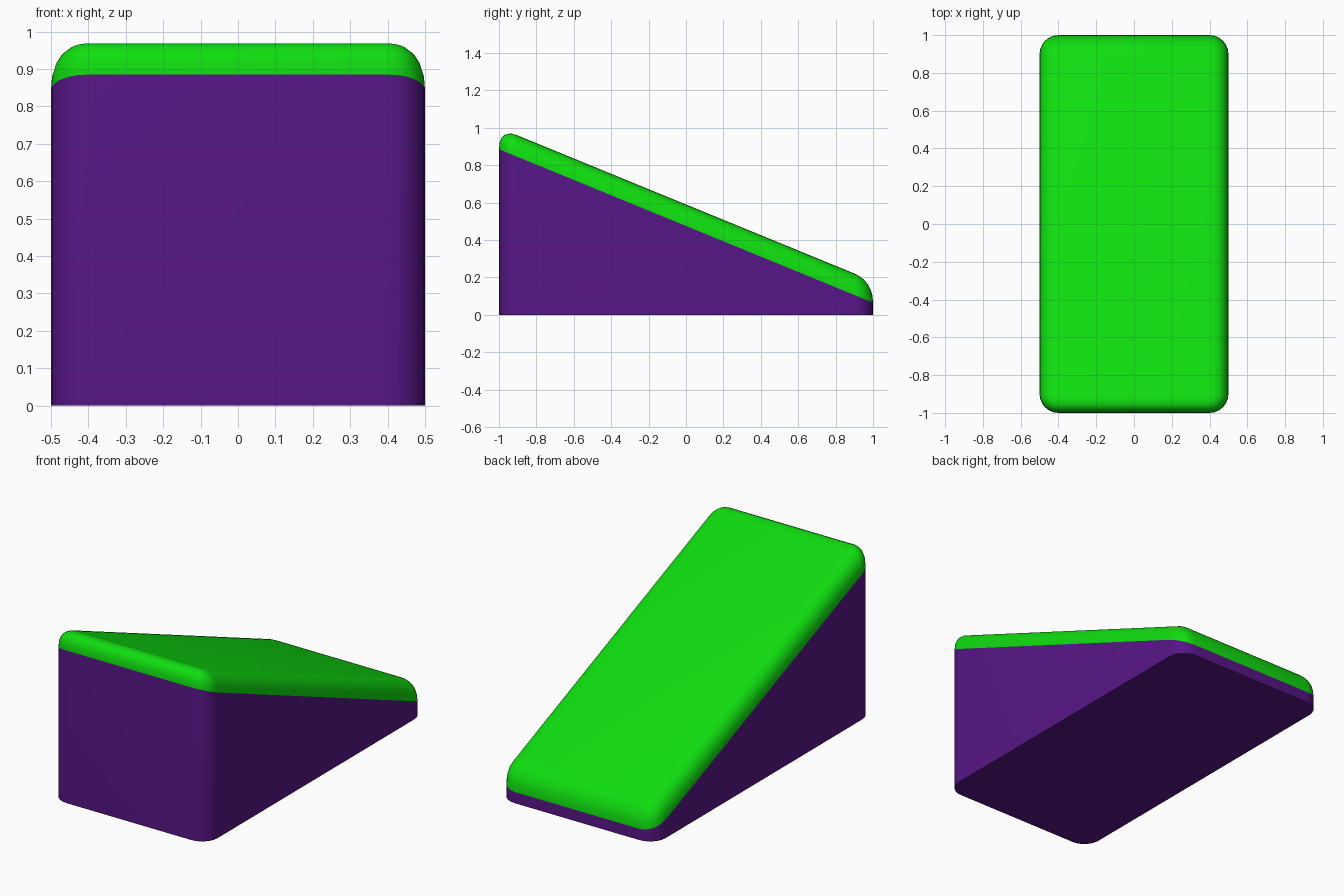
import bpy, bmesh
from math import sin, cos, pi

if "Cube" in bpy.data.objects:
    bpy.data.objects.remove(bpy.data.objects["Cube"])

HX, HY, R = 0.5, 1.0, 0.1      # half width, half length, plan corner radius
SEG = 6                        # segments per rounded corner and top edge
LIP = 0.115                    # height of the rounded green layer


def material(name, color):
    m = bpy.data.materials.new(name)
    m.diffuse_color = color
    m.use_nodes = True
    m.node_tree.nodes["Principled BSDF"].inputs["Base Color"].default_value = m.diffuse_color
    return m


def outline(inset):
    """Rounded rectangle in plan, shrunk by inset."""
    r = R - inset
    pts = []
    for i, (sx, sy) in enumerate([(1, 1), (-1, 1), (-1, -1), (1, -1)]):
        for k in range(SEG + 1):
            a = (i + k / SEG) * pi / 2
            pts.append((sx * (HX - R) + r * cos(a), sy * (HY - R) + r * sin(a)))
    return pts


def seam(y):
    """Height of the sloping colour boundary."""
    return 0.475 - 0.41 * y


bm = bmesh.new()

# Ground ring, seam ring, then rings rolling over the top edge
rings = [[bm.verts.new((x, y, 0)) for x, y in outline(0)]]
for k in range(SEG + 1):
    a = k / SEG * pi / 2
    c, s = max(cos(a), 0) ** 0.87, sin(a) ** 0.87
    if k == SEG:
        c = 0
    rings.append([bm.verts.new((x, y, seam(y) + LIP * s))
                  for x, y in outline(R * (1 - c))])

# Walls between rings
n = len(rings[0])
for j in range(len(rings) - 1):
    lo, hi = rings[j], rings[j + 1]
    for i in range(n):
        f = bm.faces.new((lo[i], lo[(i + 1) % n], hi[(i + 1) % n], hi[i]))
        f.material_index = 0 if j == 0 else 1

# Underside and sloping top
bm.faces.new(rings[0][::-1]).material_index = 0
bm.faces.new(rings[-1]).material_index = 1
bmesh.ops.remove_doubles(bm, verts=bm.verts[:], dist=1e-5)
bmesh.ops.recalc_face_normals(bm, faces=bm.faces[:])

# Ramp block: purple body with green top layer
mesh = bpy.data.meshes.new("ramp_block")
bm.to_mesh(mesh)
bm.free()
mesh.materials.append(material("purple", (0.095, 0.008, 0.24, 1)))
mesh.materials.append(material("green", (0.005, 0.73, 0.005, 1)))
ramp = bpy.data.objects.new("ramp_block", mesh)
bpy.context.collection.objects.link(ramp)
bpy.context.view_layer.objects.active = ramp
ramp.select_set(True)
bpy.ops.object.shade_smooth_by_angle(angle=0.7)
